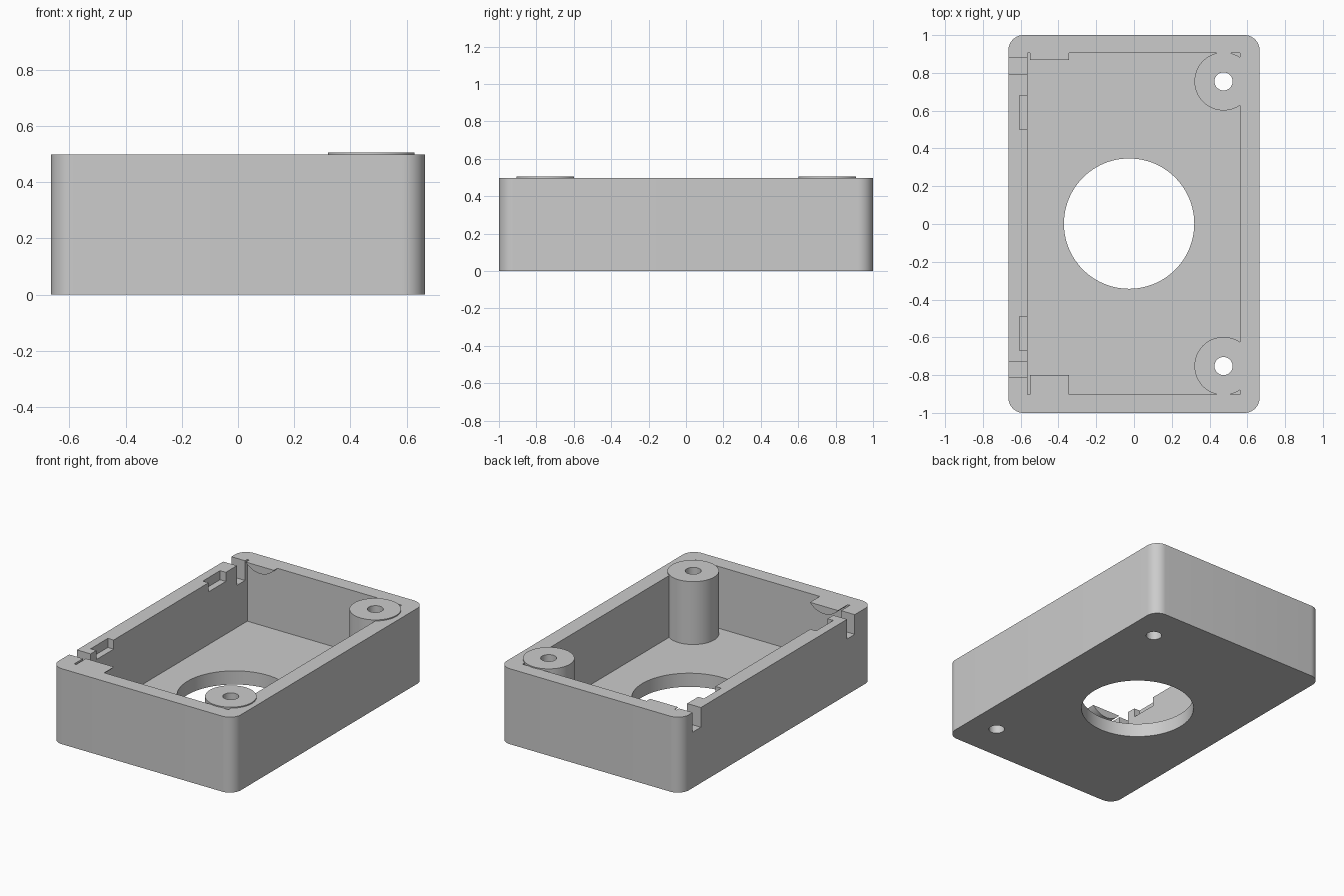
import bpy, bmesh, math

if "Cube" in bpy.data.objects:
    bpy.data.objects.remove(bpy.data.objects["Cube"])

grey = bpy.data.materials.new("light grey")
grey.diffuse_color = (0.6, 0.6, 0.6, 1)
grey.use_nodes = True
grey.node_tree.nodes["Principled BSDF"].inputs["Base Color"].default_value = grey.diffuse_color

H = 0.498          # wall height
FLOOR = 0.09       # floor thickness


def prism(name, pts, depth, axis="z", start=0.0):
    """Extrude a closed outline along z (outline in xy) or y (outline in xz)."""
    bm = bmesh.new()
    if axis == "z":
        verts = [bm.verts.new((a, b, start)) for a, b in pts]
        move = (0, 0, depth)
    else:
        verts = [bm.verts.new((a, start, b)) for a, b in pts]
        move = (0, depth, 0)
    face = bm.faces.new(verts)
    ext = bmesh.ops.extrude_face_region(bm, geom=[face], use_keep_orig=True)
    top = [g for g in ext["geom"] if isinstance(g, bmesh.types.BMVert)]
    bmesh.ops.translate(bm, verts=top, vec=move)
    bmesh.ops.recalc_face_normals(bm, faces=bm.faces[:])
    mesh = bpy.data.meshes.new(name)
    bm.to_mesh(mesh)
    bm.free()
    mesh.materials.append(grey)
    ob = bpy.data.objects.new(name, mesh)
    bpy.context.collection.objects.link(ob)
    return ob


def box(name, x0, x1, y0, y1, z0, z1):
    return prism(name, [(x0, y0), (x1, y0), (x1, y1), (x0, y1)], z1 - z0, start=z0)


def arc(cx, cy, r, a0, a1, n):
    return [(cx + r * math.cos(math.radians(a0 + (a1 - a0) * i / n)),
             cy + r * math.sin(math.radians(a0 + (a1 - a0) * i / n))) for i in range(n + 1)]


def cylinder(name, x, y, r, z0, z1, n=64):
    return prism(name, arc(x, y, r, 0, 360, n)[:-1], z1 - z0, start=z0)


def combine(target, part, op):
    """Apply a boolean and delete the helper."""
    bpy.context.view_layer.objects.active = target
    mod = target.modifiers.new("bool", "BOOLEAN")
    mod.operation, mod.object, mod.solver = op, part, "EXACT"
    bpy.ops.object.modifier_apply(modifier=mod.name)
    bpy.data.objects.remove(part, do_unlink=True)


# Rounded outer shell
R, X, Y = 0.08, 0.665, 1.0
outline = []
for sx, sy, a in ((1, 1, 0), (-1, 1, 90), (-1, -1, 180), (1, -1, 270)):
    outline += arc(sx * (X - R), sy * (Y - R), R, a, a + 90, 12)
case = prism("enclosure_case", outline, H)

# Open cavity
combine(case, box("cavity", -0.565, 0.562, -0.902, 0.904, FLOOR, 0.7), "DIFFERENCE")

# Screw bosses, standing slightly proud of the rim
for y in (0.755, -0.752):
    combine(case, cylinder("boss", 0.474, y, 0.154, 0.04, 0.505), "UNION")

# Retaining tabs with an arched underside
CHORD, SAG = 0.205, 0.05
rad = (CHORD ** 2 / 4 + SAG ** 2) / (2 * SAG)
half = math.degrees(math.asin(CHORD / 2 / rad))
profile = arc(-0.4475, H - SAG + rad, rad, 270 - half, 270 + half, 16)
for y0, y1 in ((0.868, 0.93), (-0.93, -0.8)):
    combine(case, prism("tab", profile, y1 - y0, "y", y0), "UNION")

# Through slots and inner pockets in the left wall
for y0, y1 in ((0.795, 0.88), (-0.81, -0.73)):
    combine(case, box("slot", -0.8, -0.555, y0, y1, H - 0.13, 0.7), "DIFFERENCE")
for y0, y1 in ((0.5, 0.68), (-0.67, -0.49)):
    combine(case, box("pocket", -0.607, -0.555, y0, y1, H - 0.06, 0.7), "DIFFERENCE")

# Screw holes and the large floor opening
for y in (0.755, -0.752):
    combine(case, cylinder("screw_hole", 0.474, y, 0.048, -0.1, 0.7, 48), "DIFFERENCE")
combine(case, cylinder("opening", -0.026, 0.002, 0.345, -0.1, 0.3, 96), "DIFFERENCE")

# Smooth the curved walls, keep the edges crisp
bpy.ops.object.select_all(action="DESELECT")
case.select_set(True)
bpy.context.view_layer.objects.active = case
bpy.ops.object.shade_smooth_by_angle(angle=math.radians(30))
